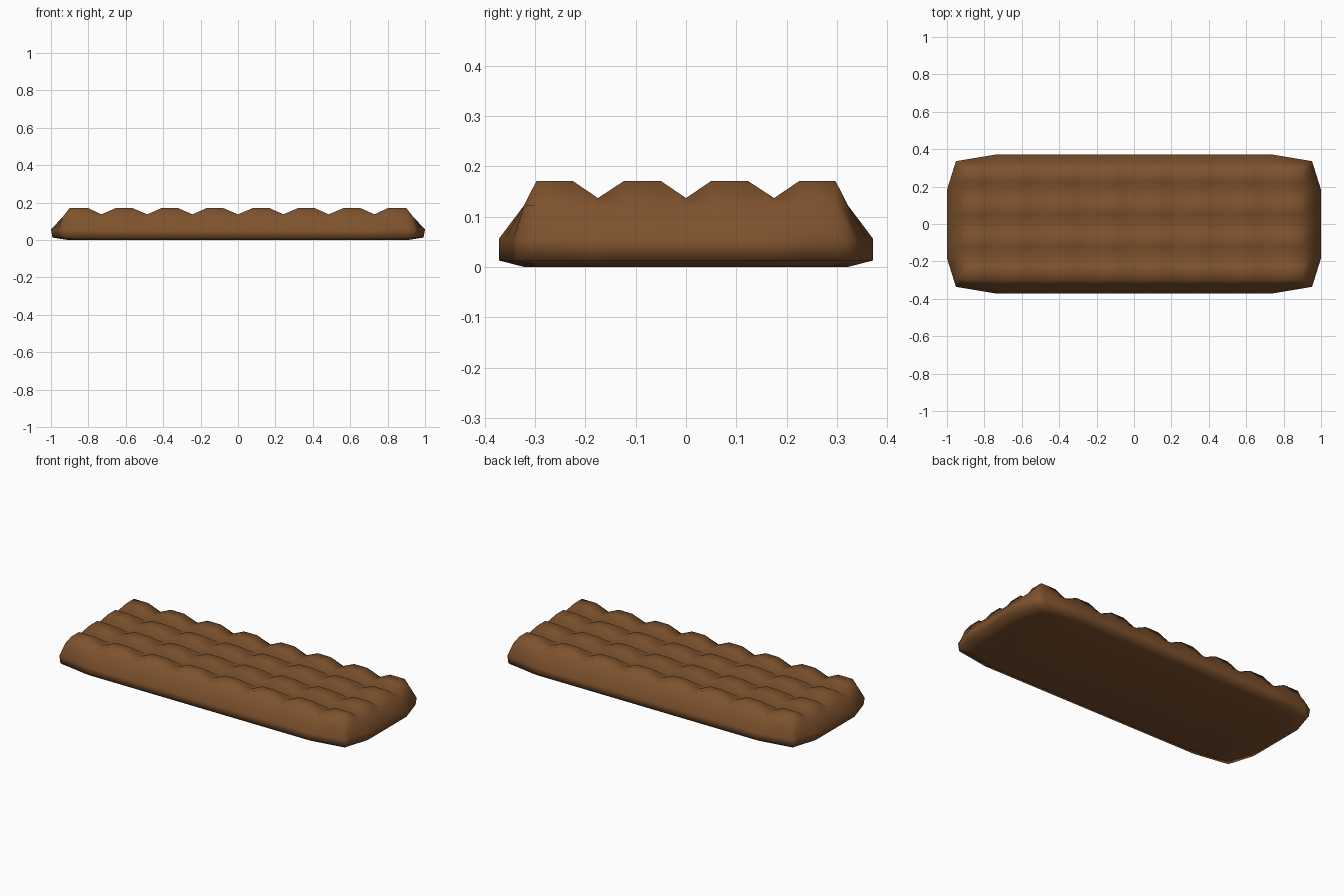
import bpy, bmesh

if "Cube" in bpy.data.objects:
    bpy.data.objects.remove(bpy.data.objects["Cube"])

# Half-axis grid lines: (position, is_groove)
def mirrored(half):
    return [(-p, g) for p, g in reversed(half) if p > 0] + half

XH = [(0, 1), (.08, 0), (.167, 0), (.243, 1), (.322, 0), (.408, 0),
      (.485, 1), (.565, 0), (.653, 0), (.73, 1), (.803, 0), (.90, 0), (.938, 0)]
YH = [(0, 1), (.05, 0), (.123, 0), (.175, 1), (.225, 0), (.297, 0), (.322, 0)]
XS, YS = mirrored(XH), mirrored(YH)
nx, ny = len(XS), len(YS)

bm = bmesh.new()

# Top surface: plateaus separated by V grooves, dropping at the rim
def top_z(i, j):
    if i in (0, nx - 1) or j in (0, ny - 1):
        return .122
    return (.171, .137, .13)[XS[i][1] + YS[j][1]]

grid = []
for i in range(nx):
    col = []
    for j in range(ny):
        x, y = XS[i][0], YS[j][0]
        if i in (0, nx - 1) and j in (0, ny - 1):
            x, y = x * .985, y * .97
        col.append(bm.verts.new((x, y, top_z(i, j))))
    grid.append(col)
for i in range(nx - 1):
    for j in range(ny - 1):
        bm.faces.new((grid[i][j], grid[i + 1][j], grid[i + 1][j + 1], grid[i][j + 1]))

# Rim indices, counter-clockwise
rim = ([(i, 0) for i in range(nx - 1)] + [(nx - 1, j) for j in range(ny - 1)]
       + [(i, ny - 1) for i in range(nx - 1, 0, -1)] + [(0, j) for j in range(ny - 1, 0, -1)])

# Side outline with clipped corners
def outline(i, j):
    x = XS[i][0] * .952 / .938
    y = YS[j][0] * .336 / .322
    sx, sy = (1 if x > 0 else -1), (1 if y > 0 else -1)
    if j in (0, ny - 1):
        t = max(0, (abs(x) - .742) / (.952 - .742))
        y = sy * (.371 - .035 * t)
    if i in (0, nx - 1):
        t = max(0, (abs(y) - .183) / (.336 - .183))
        x = sx * (1 - .048 * t)
    return x, y

# Side walls and flat underside
prev = [grid[i][j] for i, j in rim]
for z, kx, ky in ((.057, 1, 1), (.013, .992, 1), (0, .91, .865)):
    ring = []
    for i, j in rim:
        x, y = outline(i, j)
        ring.append(bm.verts.new((x * kx, y * ky, z)))
    for k in range(len(rim)):
        m = (k + 1) % len(rim)
        bm.faces.new((prev[k], ring[k], ring[m], prev[m]))
    prev = ring
bm.faces.new(list(reversed(prev)))
bmesh.ops.recalc_face_normals(bm, faces=bm.faces)
for f in bm.faces:
    f.smooth = True

mesh = bpy.data.meshes.new("chocolate_bar")
bm.to_mesh(mesh)
bm.free()
bar = bpy.data.objects.new("chocolate_bar", mesh)
bpy.context.collection.objects.link(bar)

mat = bpy.data.materials.new("chocolate")
mat.diffuse_color = (.21, .085, .027, 1)
mat.use_nodes = True
mat.node_tree.nodes["Principled BSDF"].inputs["Base Color"].default_value = mat.diffuse_color
mesh.materials.append(mat)
